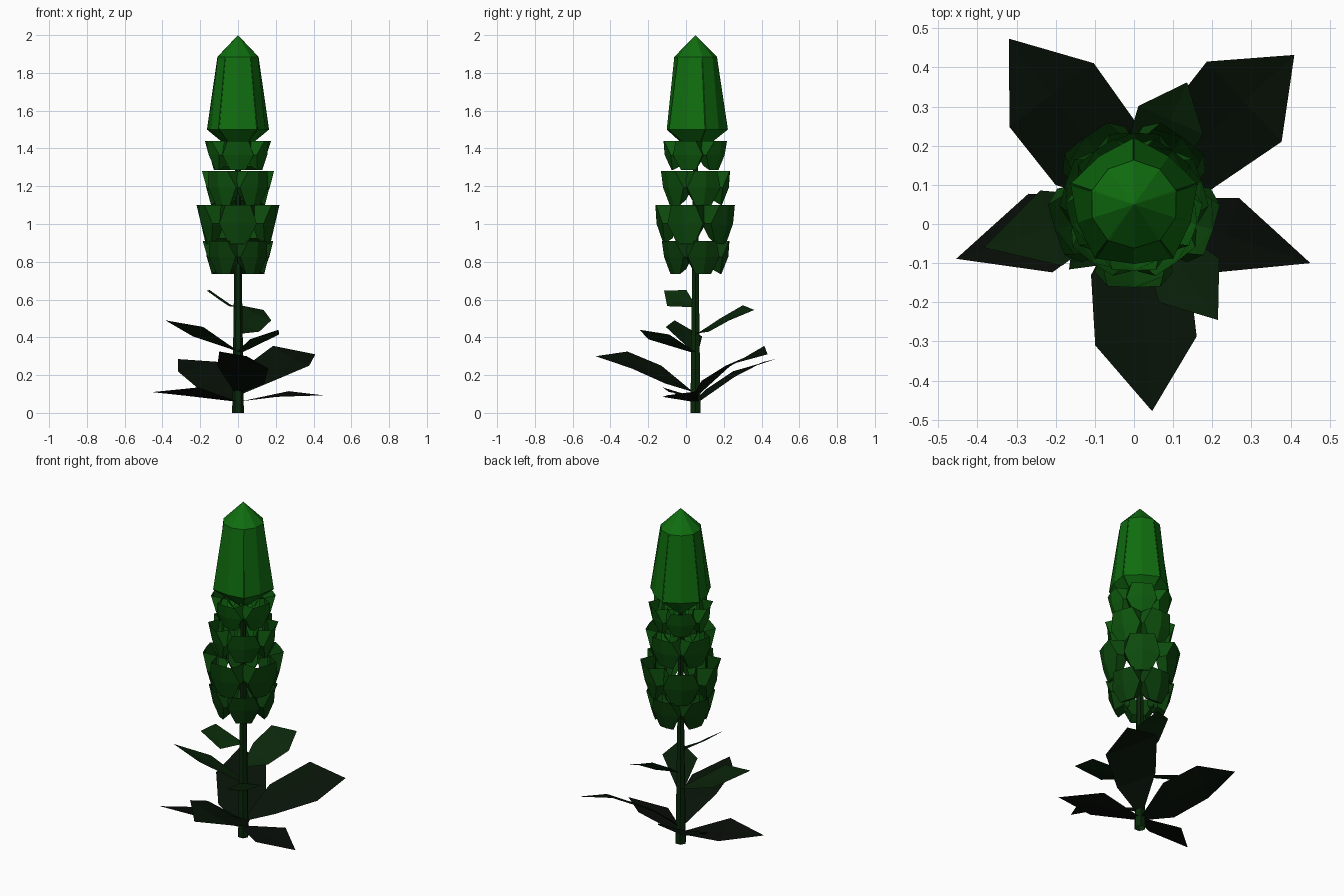
import bpy
from math import sin, cos, radians, pi

if "Cube" in bpy.data.objects:
    bpy.data.objects.remove(bpy.data.objects["Cube"])

AX, AY = 0.0, 0.05  # stem axis


def material(name, z):
    # colour brightens from near black at the ground to green at the tip
    t = max(0.0, min(1.0, z / 1.8))
    m = bpy.data.materials.new(name)
    m.diffuse_color = (0.002 + 0.003 * t, 0.003 + 0.15 * t ** 1.7, 0.002 + 0.003 * t, 1)
    m.use_nodes = True
    m.node_tree.nodes["Principled BSDF"].inputs["Base Color"].default_value = m.diffuse_color
    return m


def add_mesh(name, verts, faces, z):
    me = bpy.data.meshes.new(name)
    me.from_pydata(verts, [], faces)
    me.update()
    me.materials.append(material(name + "_green", z))
    ob = bpy.data.objects.new(name, me)
    bpy.context.collection.objects.link(ob)
    return ob


def place(angle, along, side, z):
    # local (outward, sideways, up) to world around the stem axis
    a = radians(angle)
    return (AX + along * cos(a) - side * sin(a), AY + along * sin(a) + side * cos(a), z)


def loft(rows):
    # quads between equally long rows of points
    n = len(rows[0])
    verts = [p for r in rows for p in r]
    faces = [(i * n + j, i * n + j + 1, (i + 1) * n + j + 1, (i + 1) * n + j)
             for i in range(len(rows) - 1) for j in range(n - 1)]
    return verts, faces


# Stem: tapered six-sided tube
rings = [[(AX + r * cos(k * pi / 3), AY + r * sin(k * pi / 3), z) for k in range(7)]
         for z, r in ((0, 0.031), (0.75, 0.02), (1.45, 0.014))]
add_mesh("stem", *loft(rings), 0.5)


# Leaves: tilted blades; stations are (distance, half width, right edge z, left edge z)
def leaf(name, angle, base_z, stations, length, tip_z):
    rows = [[place(angle, 0.01, s * 0.02, base_z) for s in (-1, 0, 1)]]
    for d, hw, z_right, z_left in stations:
        mid = (z_right + z_left) / 2 - 0.008
        rows.append([place(angle, d, -hw, z_right), place(angle, d, 0, mid), place(angle, d, hw, z_left)])
    verts, faces = loft(rows)
    k = len(verts)
    verts.append(place(angle, length, 0, tip_z))
    faces += [(k - 3, k - 2, k), (k - 2, k - 1, k)]
    add_mesh(name, verts, faces, (base_z + tip_z) / 2)


leaf("ground_leaf_left", 197, 0.06, [(0.25, 0.105, 0.09, 0.135)], 0.475, 0.11)
leaf("ground_leaf_right", -18.4, 0.06, [(0.25, 0.1, 0.085, 0.115)], 0.475, 0.093)
leaf("large_leaf_back_left", 127, 0.06, [(0.16, 0.13, 0.19, 0.12), (0.35, 0.135, 0.27, 0.22)], 0.53, 0.285)
leaf("large_leaf_back_right", 43, 0.1, [(0.16, 0.105, 0.17, 0.25), (0.385, 0.14, 0.25, 0.355)], 0.56, 0.31)
leaf("large_leaf_front", -85, 0.11, [(0.17, 0.125, 0.25, 0.155), (0.35, 0.13, 0.325, 0.235)], 0.53, 0.30)
leaf("middle_leaf_left", 196, 0.33, [(0.22, 0.1, 0.405, 0.455)], 0.40, 0.49)
leaf("middle_leaf_right", -54, 0.32, [(0.24, 0.095, 0.39, 0.415)], 0.365, 0.44)
leaf("middle_leaf_back", 66.5, 0.42, [(0.11, 0.075, 0.43, 0.50), (0.235, 0.09, 0.49, 0.57)], 0.34, 0.545)
leaf("small_leaf", 225, 0.56, [(0.14, 0.072, 0.65, 0.565)], 0.235, 0.648)


# Cup flowers: hexagonal shells hollow toward the stem, tiers of five, alternately turned
def cup(name, angle, R, z0, z1, w):
    h = z1 - z0

    def row(zf, inner, outer, r_in, r_out):
        pts = ((-inner, r_in), (-outer, r_out), (outer, r_out), (inner, r_in))
        return [place(angle, r, s * w, z0 + zf * h) for s, r in pts]

    rows = [row(1.0, 0.88, 0.66, R - 0.10, R),
            row(0.52, 0.9, 0.97, R - 0.10, R - 0.035),
            row(0.0, 0.42, 0.48, R - 0.07, R - 0.045)]
    rows[2][0] = place(angle, R - 0.09, -0.4 * w, z0 + 0.15 * h)
    rows[2][3] = place(angle, R - 0.09, 0.4 * w, z0 + 0.15 * h)
    # bulge of the outer face
    for r, rr in zip(rows, (R + 0.003, R - 0.003, R - 0.04)):
        r.insert(2, place(angle, rr, 0, r[1][2]))
    verts, faces = loft(rows)
    faces.append((10, 11, 12, 13, 14))
    add_mesh(name, verts, faces, z1)


tiers = ((0.735, 0.91, 0.177, 0.09, 90), (0.895, 1.10, 0.209, 0.102, -90),
         (1.10, 1.28, 0.18, 0.095, 90), (1.285, 1.44, 0.166, 0.085, -90))
for t, (z0, z1, R, w, start) in enumerate(tiers):
    for k in range(5):
        cup(f"cup_flower_{t + 1}_{k + 1}", start + 72 * k, R, z0, z1, w)

# Closed bud: five folded petals meeting at the tip
for k in range(5):
    a = -90 + 72 * k
    rows = []
    for r_mid, r_edge, z in ((0.02, 0.02, 1.38), (0.152, 0.172, 1.5), (0.112, 0.114, 1.885)):
        rows.append([place(a + 37 * s, r_edge if s else r_mid, 0, z) for s in (-1, 0, 1)])
    verts, faces = loft(rows)
    verts.append((AX, AY, 2.0))
    faces += [(6, 7, 9), (7, 8, 9)]
    add_mesh(f"bud_petal_{k + 1}", verts, faces, 1.8)
